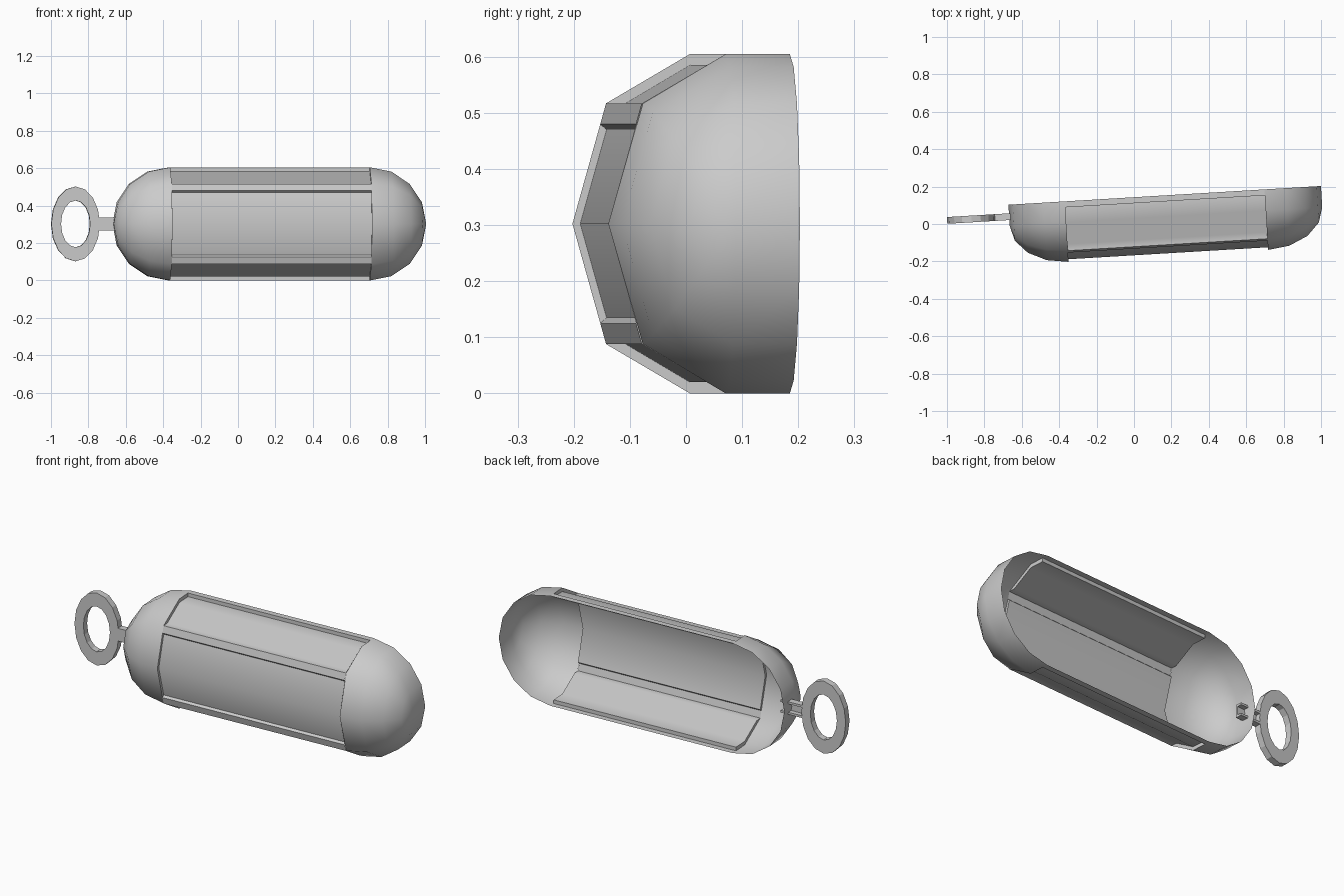
import bpy, bmesh, math
from mathutils import Matrix, Vector

cube = bpy.data.objects.get("Cube")
if cube:
    bpy.data.objects.remove(cube)

grey = bpy.data.materials.new("light_grey")
grey.use_nodes = True
colour = (0.6, 0.6, 0.6, 1)
grey.diffuse_color = colour
grey.node_tree.nodes["Principled BSDF"].inputs["Base Color"].default_value = colour

R = 0.3025        # half height
DEPTH = 0.694     # front-to-back squash of the octagon
CENTRE = -0.114   # octagon centre, measured forward from the open back
MOUTH = 0.5345    # where the body meets the rounded ends
# The whole model is turned slightly about the vertical
PLACE = Matrix.Translation((0.164, 0.153, R)) @ Matrix.Rotation(math.radians(3.43), 4, 'Z')


def finish(name, bm, smooth):
    bmesh.ops.remove_doubles(bm, verts=bm.verts, dist=0.0002)
    mesh = bpy.data.meshes.new(name)
    bm.to_mesh(mesh)
    bm.free()
    mesh.transform(PLACE)
    mesh.materials.append(grey)
    obj = bpy.data.objects.new(name, mesh)
    bpy.context.collection.objects.link(obj)
    if smooth:
        bpy.ops.object.select_all(action='DESELECT')
        obj.select_set(True)
        bpy.context.view_layer.objects.active = obj
        bpy.ops.object.shade_smooth_by_angle(angle=math.radians(50))
    return obj


def loft(bm, sections, closed=False):
    """Skin a list of equal-length point rows."""
    rows = [[bm.verts.new(p) for p in s] for s in sections]
    pairs = list(zip(rows, rows[1:]))
    if closed:
        pairs.append((rows[-1], rows[0]))
    for a, b in pairs:
        for i in range(len(a) - 1):
            bm.faces.new((a[i], a[i + 1], b[i + 1], b[i]))


def half_octagon(u, scale):
    pts = [(u, 0, R * scale)]
    for i in range(5):
        t = math.pi * i / 4
        pts.append((u, CENTRE - R * DEPTH * scale * math.sin(t), R * scale * math.cos(t)))
    return pts + [(u, 0, -R * scale)]


# Rounded ends, open at the back
for side, name in ((1, "left_end_cap"), (-1, "right_end_cap")):
    bm = bmesh.new()
    rows = []
    for k in range(5):
        t = math.pi / 8 * k
        rows.append(half_octagon(side * (MOUTH + R * math.sin(t)), max(math.cos(t), 0)))
    loft(bm, rows if side > 0 else rows[::-1])
    finish(name, bm, True)

# Body: faceted shell with ridges and recessed panels
rim = [(0, R), (-0.032, R)]
upper_panel = [(-0.032, 0.2825), (CENTRE, 0.2825), (-0.229, 0.2145)]
ridge = [(-0.264, 0.2145), (-0.2743, 0.1775)]
front_panel = [(-0.263, 0.1675), (-0.310, 0)]
half = rim + upper_panel + ridge + front_panel
profile = half + [(v, -z) for v, z in half[-2::-1]]
bm = bmesh.new()
loft(bm, [[(u, v, z) for v, z in profile] for u in (-MOUTH, MOUTH)])

# Step walls where the recessed panels meet the rounded ends
upper_step = [(-0.032, R), (CENTRE, R), (-0.264, 0.2145)] + upper_panel[::-1]
lower_step = [(v, -z) for v, z in upper_step]
front_step = [ridge[1], (-0.324, 0), (ridge[1][0], -ridge[1][1]),
              (front_panel[0][0], -front_panel[0][1]), front_panel[1], front_panel[0]]
for u in (-MOUTH, MOUTH):
    for step in (upper_step, lower_step, front_step):
        face = bm.faces.new([bm.verts.new((u, v, z)) for v, z in step])
        face.normal_update()
        if face.normal.x * u > 0:
            face.normal_flip()
finish("body_shell", bm, True)

# Oval pull ring
NEAR, FAR = -0.082, -0.046
bm = bmesh.new()
rows = []
for i in range(16):
    t = 2 * math.pi * i / 16
    c, s = math.cos(t), math.sin(t)
    outer, inner = (-1.039 + 0.13 * c, 0.2 * s), (-1.039 + 0.078 * c, 0.125 * s)
    rows.append([(p[0], v, p[1]) for p, v in
                 ((outer, NEAR), (outer, FAR), (inner, FAR), (inner, NEAR), (outer, NEAR))])
loft(bm, rows, closed=True)
bmesh.ops.remove_doubles(bm, verts=bm.verts, dist=0.0002)
bmesh.ops.recalc_face_normals(bm, faces=bm.faces)
finish("pull_ring", bm, False)

# Stem: a channel open at the back, running through the end cap
bm = bmesh.new()
for z, v, height, depth in ((0, NEAR + 0.005, 0.07, 0.01),
                            (0.029, -0.064, 0.012, 0.036),
                            (-0.029, -0.064, 0.012, 0.036)):
    bmesh.ops.create_cube(bm, size=1, matrix=Matrix.Translation((-0.852, v, z))
                          @ Matrix.Diagonal(Vector((0.13, depth, height, 1))))
finish("ring_stem", bm, False)
